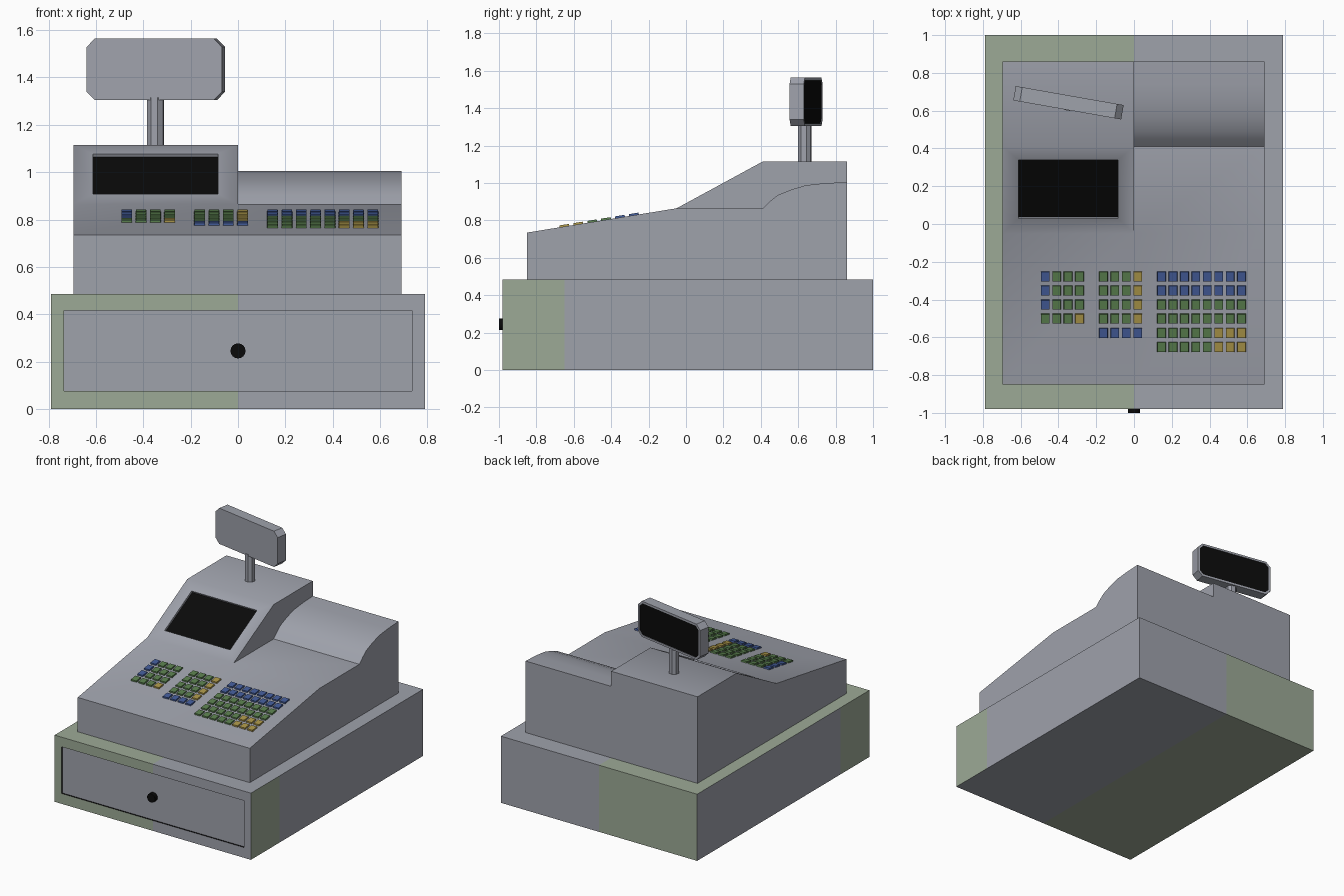
import bpy, bmesh, math
from mathutils import Matrix, Vector

if "Cube" in bpy.data.objects:
    bpy.data.objects.remove(bpy.data.objects["Cube"])


def material(name, rgb):
    m = bpy.data.materials.new(name)
    m.diffuse_color = (*rgb, 1)
    m.use_nodes = True
    m.node_tree.nodes["Principled BSDF"].inputs["Base Color"].default_value = m.diffuse_color
    return m


GREY = material("case grey", (0.345, 0.36, 0.41))
SAGE = material("sage grey", (0.335, 0.40, 0.305))
BLACK = material("black", (0.003, 0.003, 0.003))
GREEN = material("key green", (0.10, 0.21, 0.075))
BLUE = material("key blue", (0.055, 0.105, 0.31))
YELLOW = material("key yellow", (0.40, 0.30, 0.065))


def finish(bm, name, mats):
    mesh = bpy.data.meshes.new(name)
    bm.to_mesh(mesh)
    bm.free()
    for m in mats:
        mesh.materials.append(m)
    ob = bpy.data.objects.new(name, mesh)
    bpy.context.collection.objects.link(ob)
    return ob


def recess(bm, face, lo, hi, depth, wall, floor):
    """Cut a rectangular pocket from lo to hi into a four-sided face."""
    bm.normal_update()
    bmesh.ops.inset_individual(bm, faces=[face], thickness=0.02)
    c = face.calc_center_median()
    for v in face.verts:
        v.co = [lo[i] if v.co[i] < c[i] else hi[i] for i in range(3)]
    bm.normal_update()
    walls = bmesh.ops.inset_individual(bm, faces=[face], thickness=0, depth=-depth)["faces"]
    for f in walls:
        f.material_index = wall
    face.material_index = floor
    bm.normal_update()


# Cash drawer box: recessed drawer front, sage left half and front corners
bm = bmesh.new()
bmesh.ops.create_cube(bm, size=1, matrix=Matrix.Translation((0, 0.01, 0.2425))
                      @ Matrix.Diagonal((1.58, 1.98, 0.485, 1)))
bm.normal_update()
front = next(f for f in bm.faces if f.normal.y < -0.9)
recess(bm, front, (-0.735, -0.98, 0.075), (0.735, -0.98, 0.415), 0.01, 2, 0)
for co, no in (((0, 0, 0), (1, 0, 0)), ((0, -0.65, 0), (0, 1, 0))):
    bmesh.ops.bisect_plane(bm, geom=bm.verts[:] + bm.edges[:] + bm.faces[:],
                           plane_co=co, plane_no=no)
bm.normal_update()
for f in bm.faces:
    c = f.calc_center_median()
    drawer_front = f.normal.y < -0.9 and c.y > -0.975
    if f.material_index == 2 or drawer_front:
        continue
    side = abs(f.normal.x) > 0.9
    if (side and c.y < -0.65) or (not side and c.x < 0):
        f.material_index = 1
finish(bm, "cash_drawer", [GREY, SAGE, BLACK])

# Drawer lock
bm = bmesh.new()
bmesh.ops.create_cone(bm, cap_ends=True, segments=16, radius1=0.032, radius2=0.032, depth=0.03,
                      matrix=Matrix.Translation((0, -0.985, 0.245)) @ Matrix.Rotation(math.pi / 2, 4, 'X'))
finish(bm, "drawer_lock", [BLACK])

# Register body: raised screen side on the left, printer cover curve on the right
FOOT = [(-0.85, 0.485), (-0.85, 0.735), (-0.05, 0.865)]
HUMP = [(0.41, 1.115), (0.86, 1.115)]
COVER = [(0.41, 0.865), (0.45, 0.903), (0.49, 0.935), (0.56, 0.964), (0.64, 0.988),
         (0.74, 0.999), (0.86, 1.005)]
BACK = [(0.86, 0.485)]
left = FOOT + HUMP + COVER[-1:] + BACK
right = FOOT + COVER + BACK
X0, XM, X1 = -0.695, 0.0, 0.69

bm = bmesh.new()


def polygon(points):
    return bm.faces.new([bm.verts.new(p) for p in points])


for prof, a, b in ((left, X0, XM), (right, XM, X1)):
    for (y0, z0), (y1, z1) in zip(prof, prof[1:] + prof[:1]):
        polygon([(a, y0, z0), (b, y0, z0), (b, y1, z1), (a, y1, z1)])
polygon([(X0, *p) for p in left])
polygon([(X1, *p) for p in right])
polygon([(XM, *p) for p in FOOT[-1:] + HUMP + COVER[::-1]])
bmesh.ops.remove_doubles(bm, verts=bm.verts, dist=0.0005)
bmesh.ops.recalc_face_normals(bm, faces=bm.faces)

# Sunken operator screen in the slope
slope = next(f for f in bm.faces if 0.8 < f.normal.z < 0.95 and f.calc_center_median().x < 0)


def slope_z(y):
    return 0.865 + (y + 0.05) * 0.25 / 0.46


recess(bm, slope, (-0.612, 0.03, slope_z(0.03)), (-0.085, 0.34, slope_z(0.34)), 0.015, 0, 1)
body = finish(bm, "register_body", [GREY, BLACK])
bpy.context.view_layer.objects.active = body
body.select_set(True)
bpy.ops.object.shade_smooth_by_angle(angle=math.radians(30))
body.select_set(False)

# Keyboard: g green, b blue, y yellow; one string per row
KEYS = "gby"
PADS = {
    -0.47: ["bggg", "bggg", "bggg", "gggy"],
    -0.162: ["gggy"] * 4 + ["bbbb"],
    0.146: ["b" * 8] * 2 + ["g" * 8] * 2 + ["gggggyyy"] * 2,
}
tilt = math.atan2(0.13, 0.8)
bm = bmesh.new()
for x_start, rows in PADS.items():
    for r, row in enumerate(rows):
        for c, kind in enumerate(row):
            y = -0.278 - 0.0745 * r
            pos = Vector((x_start + 0.0605 * c, y, 0.735 + (y + 0.85) * 0.1625))
            mat = Matrix.Translation(pos) @ Matrix.Rotation(tilt, 4, 'X')
            verts = bmesh.ops.create_cube(bm, size=1)["verts"]
            for v in verts:
                s = 0.88 if v.co.z > 0 else 1.0
                v.co = mat @ Vector((v.co.x * 0.049 * s, v.co.y * 0.057 * s, v.co.z * 0.02))
            for f in {f for v in verts for f in v.link_faces}:
                f.material_index = KEYS.index(kind)
finish(bm, "keyboard_keys", [GREEN, BLUE, YELLOW])

# Pole of the customer display
turn = math.radians(-10)
bm = bmesh.new()
bmesh.ops.create_cone(bm, cap_ends=True, segments=8, radius1=0.037, radius2=0.037, depth=0.21)
pole = finish(bm, "display_pole", [GREY])
pole.location = (-0.348, 0.635, 1.21)
pole.rotation_euler.z = turn + math.radians(22.5)

# Customer display: slab with cut corners and a dark panel facing the back
W, H, T, C = 0.29, 0.13, 0.0385, 0.035
outline = [(W, H - C), (W - C, H), (C - W, H), (-W, H - C),
           (-W, C - H), (C - W, -H), (W - C, -H), (W, C - H)]
bm = bmesh.new()
slab = polygon([(x, -T, z) for x, z in outline])
ext = bmesh.ops.extrude_face_region(bm, geom=[slab], use_keep_orig=True)["geom"]
bmesh.ops.translate(bm, vec=(0, 2 * T, 0), verts=[g for g in ext if isinstance(g, bmesh.types.BMVert)])
bmesh.ops.recalc_face_normals(bm, faces=bm.faces)
panel = next(f for f in bm.faces if f.normal.y > 0.9)
bmesh.ops.inset_individual(bm, faces=[panel], thickness=0.016)
bm.normal_update()
bmesh.ops.inset_individual(bm, faces=[panel], thickness=0, depth=-0.004)
panel.material_index = 1
display = finish(bm, "customer_display", [GREY, BLACK])
display.location = (-0.347, 0.642, 1.434)
display.rotation_euler.z = turn
